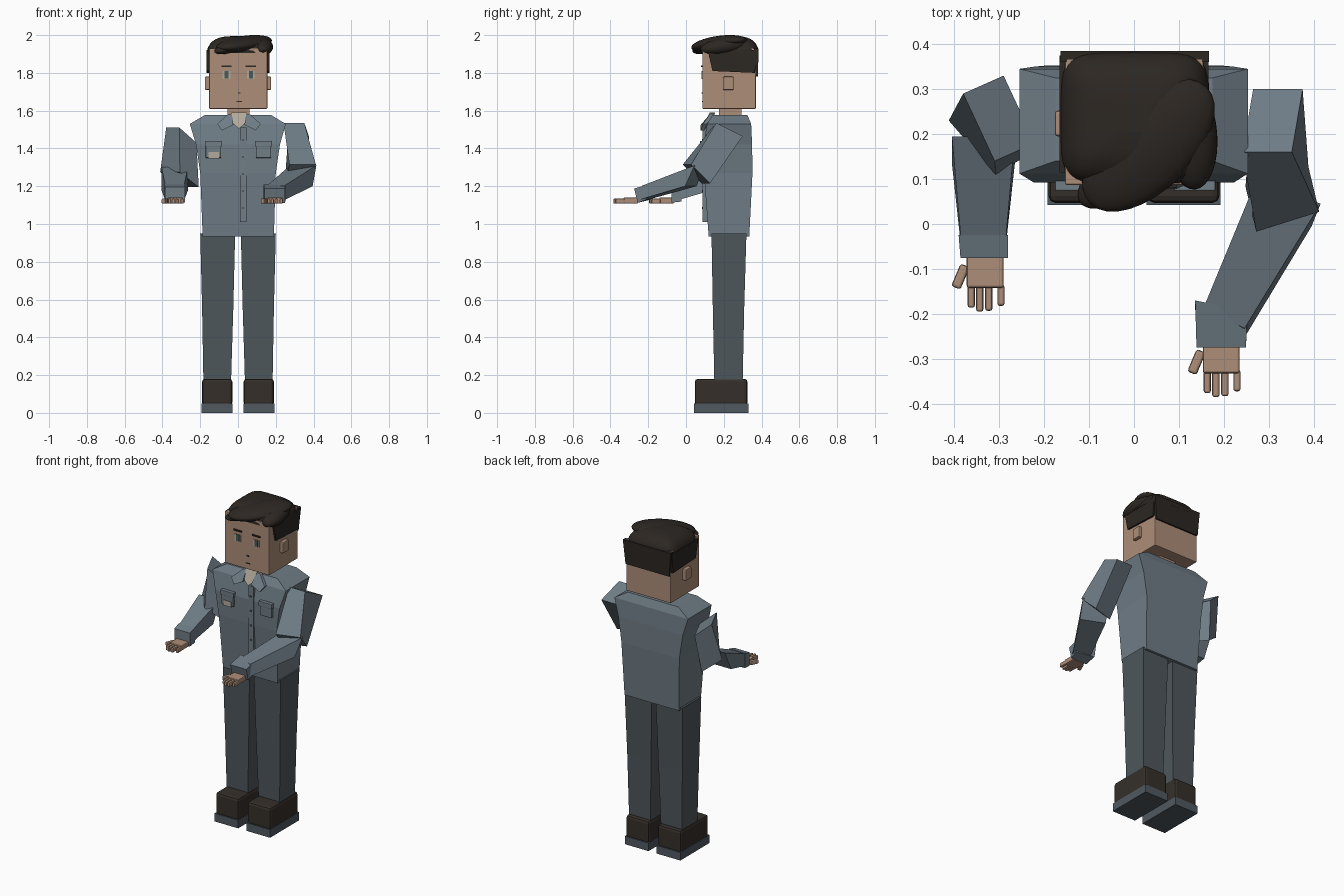
import bpy, bmesh, math
from mathutils import Vector, Matrix


def mat(name, r, g, b):
    m = bpy.data.materials.new(name)
    m.diffuse_color = (r, g, b, 1)
    return m


SHIRT = mat("shirt_blue", 0.16, 0.205, 0.24)
PANTS = mat("trouser_grey", 0.075, 0.095, 0.105)
SKIN = mat("skin_tan", 0.42, 0.27, 0.19)
HAIR = mat("hair_dark", 0.025, 0.02, 0.016)
SHOE = mat("shoe_brown", 0.035, 0.028, 0.022)
SOLE = mat("sole_grey", 0.08, 0.1, 0.12)
CREAM = mat("cream", 0.45, 0.4, 0.33)
EYE = mat("eye_green", 0.07, 0.1, 0.1)


def finish(name, bm, material):
    bmesh.ops.recalc_face_normals(bm, faces=bm.faces)
    me = bpy.data.meshes.new(name)
    bm.to_mesh(me)
    bm.free()
    ob = bpy.data.objects.new(name, me)
    bpy.context.collection.objects.link(ob)
    me.materials.append(material)
    return ob


def loft(name, rings, material, smooth=False):
    bm = bmesh.new()
    vs = [[bm.verts.new(p) for p in r] for r in rings]
    n = len(vs[0])
    for a, b in zip(vs, vs[1:]):
        for i in range(n):
            f = bm.faces.new((a[i], a[(i + 1) % n], b[(i + 1) % n], b[i]))
            f.smooth = smooth
    bm.faces.new(vs[0])
    bm.faces.new(vs[-1])
    return finish(name, bm, material)


def section(c, u, v):
    c, u, v = Vector(c), Vector(u), Vector(v)
    return [c + u + v, c - u + v, c - u - v, c + u - v]


def rect(z, x0, x1, y0, y1):
    return [(x0, y0, z), (x1, y0, z), (x1, y1, z), (x0, y1, z)]


def box(name, lo, hi, material, bevel=0.0, turn=0.0):
    lo, hi = Vector(lo), Vector(hi)
    bm = bmesh.new()
    d = hi - lo
    bmesh.ops.create_cube(bm, size=1, matrix=Matrix.Translation((lo + hi) / 2)
                          @ Matrix.Rotation(turn, 4, 'Z') @ Matrix.Diagonal((d.x, d.y, d.z, 1)))
    if bevel:
        bmesh.ops.bevel(bm, geom=bm.edges[:], offset=bevel, segments=2, profile=0.5, affect='EDGES')
    return finish(name, bm, material)


def slab(name, pts, thick, material):
    return loft(name, [pts, [(x, y + thick, z) for x, y, z in pts]], material)


def lock(name, c, size, rot):
    bpy.ops.mesh.primitive_uv_sphere_add(segments=32, ring_count=16, location=c, rotation=rot)
    ob = bpy.context.object
    ob.name = name
    ob.scale = size
    ob.data.materials.append(HAIR)
    bpy.ops.object.shade_smooth()


# Legs and shoes
for s, side in ((-1, "left"), (1, "right")):
    def mx(a, b):
        return (s * a, s * b)
    loft(side + "_leg", [rect(0.16, *mx(0.037, 0.183), 0.15, 0.30),
                         rect(0.55, *mx(0.025, 0.19), 0.142, 0.308),
                         rect(0.95, *mx(0.015, 0.2), 0.135, 0.32)], PANTS)
    xs = sorted(mx(0.03, 0.19))
    box(side + "_shoe", (xs[0], 0.047, 0.04), (xs[1], 0.325, 0.18), SHOE, 0.015)
    box(side + "_sole", (xs[0] - 0.002, 0.042, 0), (xs[1] + 0.002, 0.33, 0.05), SOLE)

# Torso
loft("shirt_body", [rect(0.935, -0.187, 0.19, 0.12, 0.335), rect(1.27, -0.2, 0.2, 0.095, 0.352),
                    rect(1.42, -0.222, 0.222, 0.092, 0.35),
                    rect(1.53, -0.255, 0.253, 0.112, 0.345), rect(1.577, -0.175, 0.175, 0.14, 0.325)], SHIRT)

# Shirt details
box("placket", (0.01, 0.088, 1.01), (0.045, 0.125, 1.51), SHIRT)
for i in range(5):
    box("button", (0.022, 0.084, 1.08 + i * 0.09), (0.032, 0.09, 1.09 + i * 0.09), SOLE)
for x in (-0.13, 0.135):
    box("pocket", (x - 0.041, 0.08, 1.35), (x + 0.041, 0.11, 1.43), SHIRT, 0.004)
    box("pocket_flap", (x - 0.046, 0.074, 1.41), (x + 0.046, 0.11, 1.44), SHIRT, 0.003)
box("pocket_patch", (-0.155, 0.076, 1.347), (-0.1, 0.085, 1.38), CREAM)
slab("undershirt", [(-0.035, 0.125, 1.59), (0.045, 0.125, 1.59), (0.035, 0.098, 1.53),
                    (0.005, 0.09, 1.505), (-0.025, 0.098, 1.53)], 0.03, CREAM)
for s in (-1, 1):
    slab("collar", [(0.005 + s * 0.035, 0.13, 1.585), (0.005 + s * 0.06, 0.125, 1.58),
                    (0.005 + s * 0.115, 0.09, 1.53), (0.005 + s * 0.09, 0.078, 1.495),
                    (0.005 + s * 0.03, 0.078, 1.525)], 0.02, SHIRT)

# Arms
loft("left_upper_arm", [section((-0.30, 0.235, 1.47), (-0.045, -0.02, 0.04), (0.035, -0.075, 0)),
                        section((-0.31, 0.2, 1.235), (-0.05, -0.03, 0.04), (0.052, -0.06, 0))], SHIRT)
loft("left_forearm", [section((-0.335, 0.165, 1.24), (0.07, 0, 0), (0, 0.03, 0.062)),
                      section((-0.335, -0.04, 1.165), (0.05, 0, 0), (0, 0.008, 0.04))], SHIRT)
loft("left_cuff", [section((-0.335, -0.025, 1.165), (0.055, 0, 0), (0, 0.0, 0.046)),
                   section((-0.333, -0.076, 1.155), (0.053, 0, 0), (0, 0.0, 0.042))], SHIRT)
loft("right_upper_arm", [section((0.308, 0.23, 1.5), (0.055, 0.0, 0.0), (0.012, 0.07, -0.035)),
                         section((0.33, 0.055, 1.265), (0.07, 0.022, 0.0), (-0.012, 0.05, -0.05))], SHIRT)
loft("right_forearm", [section((0.335, 0.05, 1.255), (0.07, -0.03, 0), (0.01, 0.025, 0.055)),
                       section((0.2, -0.22, 1.165), (0.046, -0.022, 0), (0, 0.01, 0.038))], SHIRT)
loft("right_cuff", [section((0.194, -0.19, 1.17), (0.058, -0.012, 0), (0, 0.008, 0.04)),
                    section((0.194, -0.265, 1.15), (0.055, 0, 0), (0, -0.01, 0.038))], SHIRT)

# Hands, palms up
for side, ox, oy in (("left", -0.525, 0.19), ("right", 0, 0)):
    box(side + "_palm", (0.153 + ox, -0.332 + oy, 1.108), (0.235 + ox, -0.255 + oy, 1.14), SKIN, 0.005)
    box(side + "_thumb", (0.128 + ox, -0.334 + oy, 1.108), (0.15 + ox, -0.28 + oy, 1.134), SKIN, 0.006, -0.4)
    for x, tip in ((0.163, -0.376), (0.182, -0.385), (0.202, -0.383), (0.229, -0.372)):
        box(side + "_finger", (x - 0.008 + ox, tip + oy, 1.108), (x + 0.008 + ox, -0.325 + oy, 1.134),
            SKIN, 0.005)

# Head
box("neck", (-0.055, 0.175, 1.54), (0.06, 0.295, 1.63), SKIN)
box("head", (-0.153, 0.087, 1.61), (0.155, 0.37, 1.93), SKIN, 0.004)
for s in (-1, 1):
    x = sorted((s * 0.14, s * 0.176))
    box("ear", (x[0], 0.195, 1.71), (x[1], 0.252, 1.78), SKIN, 0.006)
    x = 0.003 + s * 0.064
    box("eye_white", (x - 0.02, 0.083, 1.768), (x + 0.02, 0.09, 1.81), CREAM)
    box("iris", (x - 0.01, 0.081, 1.77), (x + 0.012, 0.09, 1.81), EYE)
    box("eyebrow", (x - 0.027, 0.08, 1.83), (x + 0.027, 0.09, 1.839), HAIR)
box("nose", (0.0, 0.083, 1.69), (0.014, 0.09, 1.697), SHOE)
box("mouth", (-0.008, 0.084, 1.645), (0.022, 0.09, 1.65), SHOE)

# Hair: rounded cap, back and side bands, swept fringe
rings = []
for k in range(9):
    t = k / 8 * 1.5
    f = math.cos(t) ** 0.6
    ring = []
    for i in range(40):
        a = 2 * math.pi * i / 40
        c, d = math.cos(a), math.sin(a)
        ring.append((0.002 + 0.166 * f * math.copysign(abs(c) ** 0.4, c),
                     0.235 + 0.15 * f * math.copysign(abs(d) ** 0.4, d),
                     1.905 + 0.09 * math.sin(t)))
    rings.append(ring)
loft("hair_cap", rings, HAIR, True)
for s in (-1, 1):
    loft("hair_side", [[(s * x, y, z) for y, z in ((0.115, 1.92), (0.14, 1.81), (0.365, 1.80), (0.375, 1.92))]
                       for x in (0.145, 0.166)], HAIR)
loft("hair_back", [rect(1.78, -0.15, 0.152, 0.36, 0.38), rect(1.93, -0.163, 0.167, 0.36, 0.385)], HAIR)
lock("fringe_main", (0.032, 0.175, 1.953), (0.185, 0.1, 0.042), (0, math.radians(-7), math.radians(45)))
lock("fringe_right", (0.125, 0.2, 1.94), (0.06, 0.125, 0.045), (math.radians(8), 0, math.radians(5)))
lock("fringe_tip", (-0.06, 0.09, 1.928), (0.075, 0.045, 0.025), (0, math.radians(-12), math.radians(35)))
